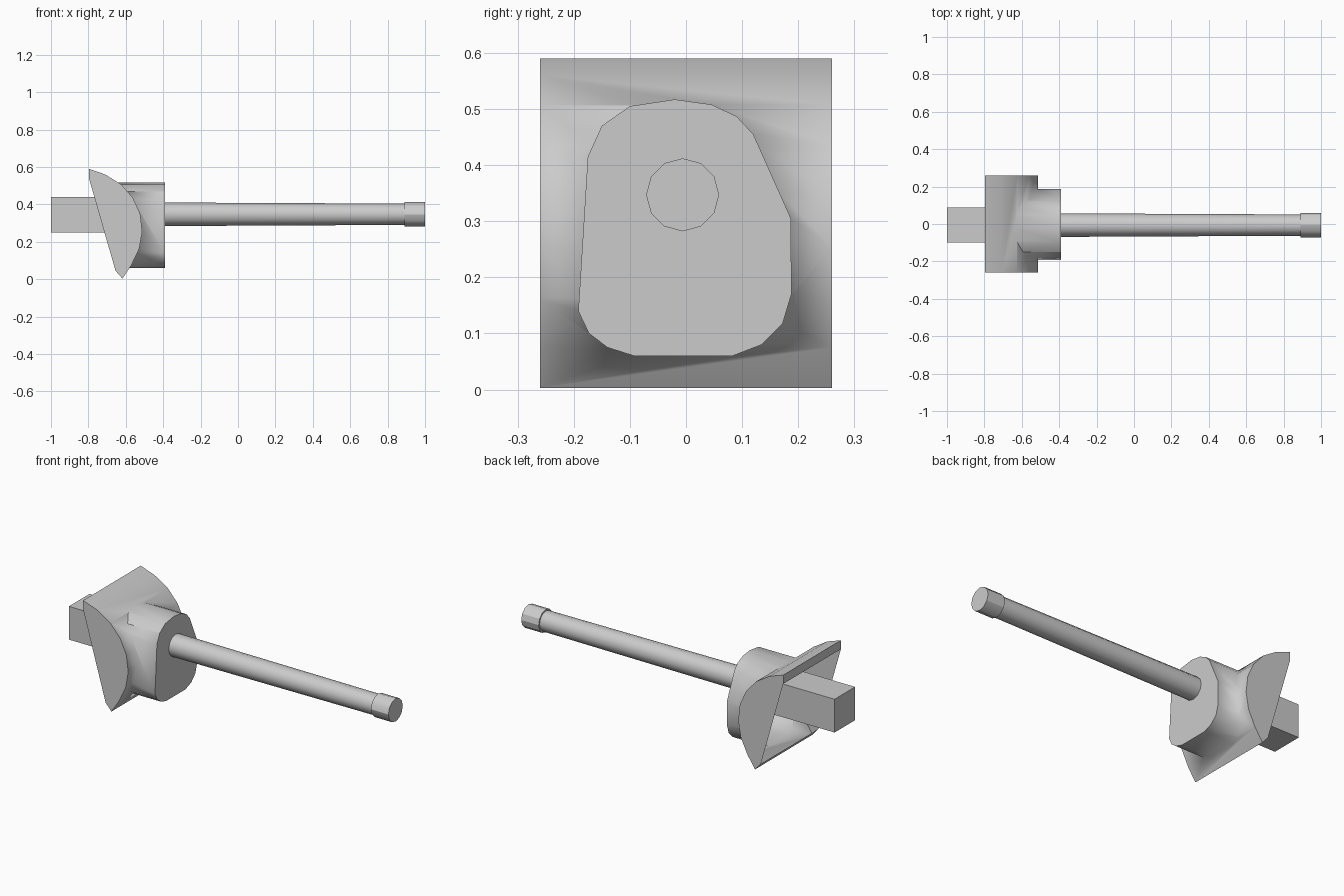
import bpy, bmesh, math
from mathutils import Vector

if "Cube" in bpy.data.objects:
    bpy.data.objects.remove(bpy.data.objects["Cube"])


def make_object(name, bm, angle=30):
    bmesh.ops.recalc_face_normals(bm, faces=bm.faces[:])
    mesh = bpy.data.meshes.new(name)
    bm.to_mesh(mesh)
    bm.free()
    ob = bpy.data.objects.new(name, mesh)
    bpy.context.collection.objects.link(ob)
    bpy.ops.object.select_all(action='DESELECT')
    ob.select_set(True)
    bpy.context.view_layer.objects.active = ob
    bpy.ops.object.shade_smooth_by_angle(angle=math.radians(angle))
    return ob


def prism(name, points, shift):
    """Closed outline pushed along the shift vector."""
    bm = bmesh.new()
    face = bm.faces.new([bm.verts.new(p) for p in points])
    ext = bmesh.ops.extrude_face_region(bm, geom=[face], use_keep_orig=True)
    verts = [g for g in ext['geom'] if isinstance(g, bmesh.types.BMVert)]
    bmesh.ops.translate(bm, verts=verts, vec=shift)
    return make_object(name, bm)


def lathe_x(name, rings, y, z, sides=12):
    """Capped round bar along x from (x, radius) rings."""
    bm = bmesh.new()
    loops = [[bm.verts.new((x, y + r * math.sin(2 * math.pi * i / sides),
                            z + r * math.cos(2 * math.pi * i / sides)))
              for i in range(sides)] for x, r in rings]
    for a, b in zip(loops, loops[1:]):
        for i in range(sides):
            j = (i + 1) % sides
            bm.faces.new((a[i], a[j], b[j], b[i]))
    bm.faces.new(loops[0])
    bm.faces.new(loops[-1])
    return make_object(name, bm)


# Curved shield: side outline (x, z) extruded across y
shield_xz = [(-0.797, 0.59), (-0.797, 0.54), (-0.655, 0.045), (-0.618, 0.003),
             (-0.57, 0.075), (-0.528, 0.163), (-0.512, 0.255), (-0.523, 0.35),
             (-0.562, 0.435), (-0.625, 0.507), (-0.71, 0.56)]
shield = prism("curved_shield", [(x, -0.26, z) for x, z in shield_xz], (0, 0.52, 0))

# Rounded collar in front of the shield: outline (y, z) extruded along x
collar_yz = [(-0.175, 0.415), (-0.15, 0.47), (-0.1, 0.505), (-0.02, 0.517),
             (0.045, 0.508), (0.09, 0.487), (0.12, 0.455), (0.187, 0.305),
             (0.188, 0.17), (0.172, 0.117), (0.135, 0.08), (0.083, 0.06),
             (-0.093, 0.06), (-0.14, 0.075), (-0.173, 0.1), (-0.192, 0.14)]
collar = prism("collar_helper", [(-0.645, y, z) for y, z in collar_yz], (0.255, 0, 0))
collar.hide_render = True

# Join collar and shield into one skin
mod = shield.modifiers.new("join_collar", 'BOOLEAN')
mod.operation = 'UNION'
mod.solver = 'EXACT'
mod.object = collar
bpy.context.view_layer.objects.active = shield
# Apply ahead of removing the helper
dg = bpy.context.evaluated_depsgraph_get()
joined = bpy.data.meshes.new_from_object(shield.evaluated_get(dg))
shield.modifiers.clear()
bpy.data.objects.remove(collar)

# Open the slanted back so the shield is hollow
bm = bmesh.new()
bm.from_mesh(joined)
back = Vector((-0.495, 0, -0.142)).normalized()
bmesh.ops.delete(bm, geom=[f for f in bm.faces if f.normal.dot(back) > 0.995],
                 context='FACES')
bm.to_mesh(joined)
bm.free()
shield.data = joined

# Long barrel with a thicker end band
lathe_x("barrel", [(-0.42, 0.063), (0.89, 0.057), (0.89, 0.065), (1.0, 0.065)],
        -0.006, 0.347)

# Square block running out of the back
prism("rear_block", [(-1.0, y, z) for y, z in
      [(-0.098, 0.25), (0.087, 0.25), (0.087, 0.44), (-0.098, 0.44)]], (0.58, 0, 0))
